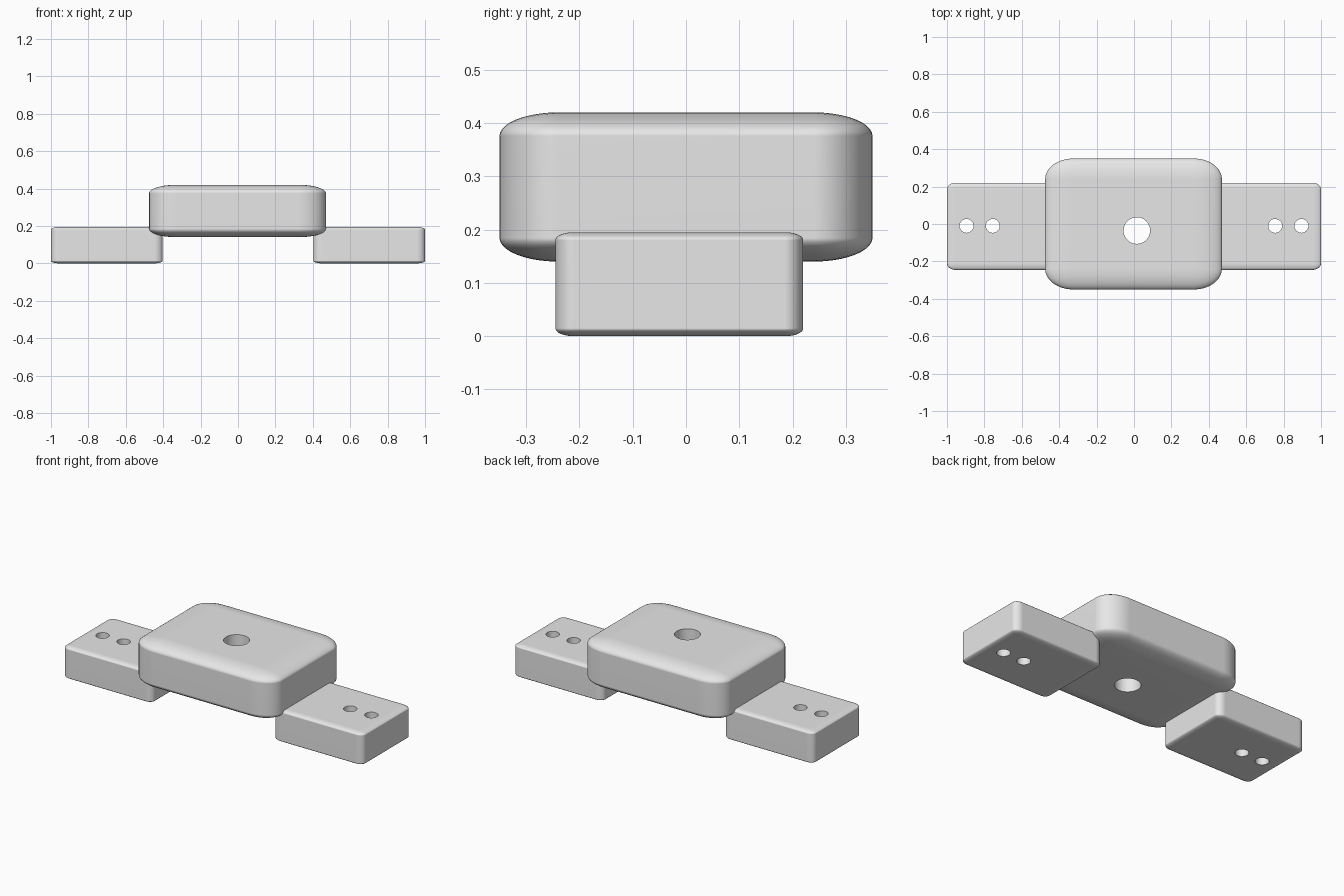
import bpy
import bmesh
from mathutils import Matrix, Vector

default = bpy.data.objects.get("Cube")
if default:
    bpy.data.objects.remove(default, do_unlink=True)

grey = bpy.data.materials.new("plain grey")
grey.use_nodes = True
grey.diffuse_color = (0.8, 0.8, 0.8, 1)
grey.node_tree.nodes["Principled BSDF"].inputs["Base Color"].default_value = (0.8, 0.8, 0.8, 1)


def add_object(name, bm):
    mesh = bpy.data.meshes.new(name)
    bm.to_mesh(mesh)
    bm.free()
    mesh.materials.append(grey)
    obj = bpy.data.objects.new(name, mesh)
    bpy.context.collection.objects.link(obj)
    return obj


def activate(obj):
    bpy.ops.object.select_all(action='DESELECT')
    obj.select_set(True)
    bpy.context.view_layer.objects.active = obj


def rounded_block(name, low, high, rounding):
    """Unit cube rounded first, then stretched to the given bounds."""
    bm = bmesh.new()
    bmesh.ops.create_cube(bm, size=1)
    bmesh.ops.bevel(bm, geom=bm.edges[:], offset=rounding, segments=10,
                    profile=0.5, affect='EDGES')
    low, high = Vector(low), Vector(high)
    bmesh.ops.scale(bm, vec=high - low, verts=bm.verts)
    bmesh.ops.translate(bm, vec=(low + high) / 2, verts=bm.verts)
    return add_object(name, bm)


def drill(obj, holes):
    """Cut vertical round holes, given as (x, y, radius)."""
    for x, y, radius in holes:
        bm = bmesh.new()
        bmesh.ops.create_cone(bm, cap_ends=True, segments=48, radius1=radius,
                              radius2=radius, depth=2, matrix=Matrix.Translation((x, y, 0)))
        cutter = add_object("hole_cutter", bm)
        cutter.hide_render = True
        mod = obj.modifiers.new("hole", 'BOOLEAN')
        mod.operation = 'DIFFERENCE'
        mod.solver = 'EXACT'
        mod.object = cutter
        activate(obj)
        bpy.ops.object.modifier_apply(modifier=mod.name)
        bpy.data.objects.remove(cutter, do_unlink=True)


def finish(obj):
    activate(obj)
    bpy.ops.object.shade_smooth_by_angle()
    mod = obj.modifiers.new("even shading", 'WEIGHTED_NORMAL')
    mod.keep_sharp = True


# Central rounded block with one large hole
body = rounded_block("body", (-0.475, -0.35, 0.14), (0.47, 0.35, 0.42), 0.158)
drill(body, [(0.015, -0.035, 0.071)])
finish(body)

# Side mounting pads, each with two screw holes
for name, side in (("left_pad", 1), ("right_pad", -1)):
    inner, outer = sorted((side * 0.403, side))
    pad = rounded_block(name, (inner, -0.245, 0), (outer, 0.22, 0.195), 0.075)
    drill(pad, [(side * x, -0.01, 0.037) for x in (0.755, 0.895)])
    finish(pad)
